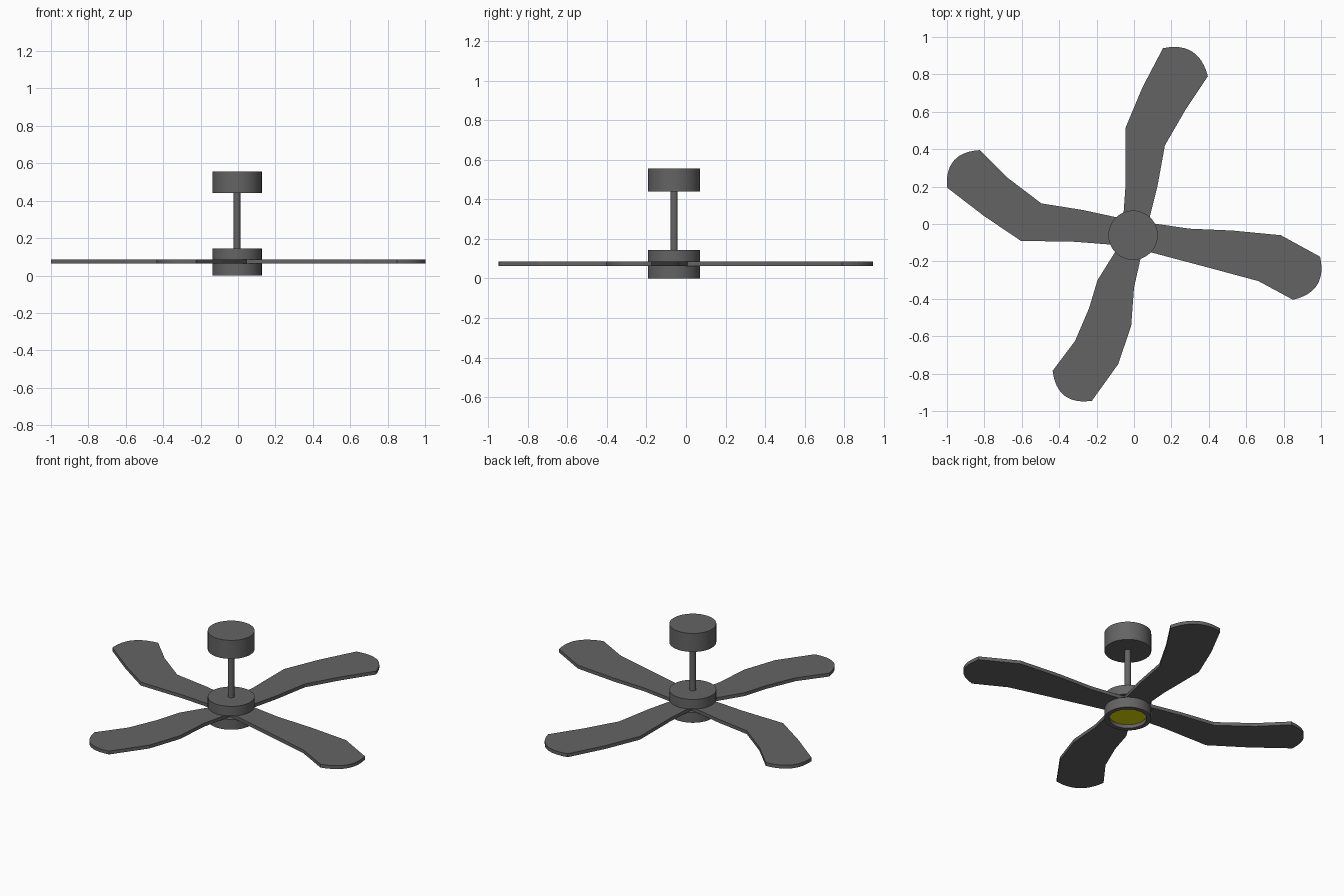
import bpy, bmesh, math
from mathutils import Vector

cube = bpy.data.objects.get("Cube")
if cube:
    bpy.data.objects.remove(cube, do_unlink=True)

AXIS = Vector((-0.005, -0.06, 0))  # the fan's vertical axis
SEGMENTS = 48


def make_material(name, color):
    mat = bpy.data.materials.new(name)
    mat.use_nodes = True
    mat.diffuse_color = color
    shader = next(n for n in mat.node_tree.nodes if n.type == 'BSDF_PRINCIPLED')
    shader.inputs["Base Color"].default_value = color
    return mat


grey = make_material("dark grey", (0.127, 0.127, 0.127, 1))
yellow = make_material("lamp yellow", (0.7, 0.7, 0.0, 1))


def make_object(name, bm, mat, smooth=False):
    bmesh.ops.recalc_face_normals(bm, faces=bm.faces)
    mesh = bpy.data.meshes.new(name)
    bm.to_mesh(mesh)
    bm.free()
    mesh.materials.append(mat)
    obj = bpy.data.objects.new(name, mesh)
    obj.location = AXIS
    bpy.context.collection.objects.link(obj)
    if smooth:
        bpy.ops.object.select_all(action='DESELECT')
        obj.select_set(True)
        bpy.context.view_layer.objects.active = obj
        bpy.ops.object.shade_smooth_by_angle(angle=math.radians(30))
    return obj


def lathe(name, profile, mat):
    """Revolve (radius, height) points; open ends are capped with flat discs."""
    bm = bmesh.new()
    rings = []
    for radius, z in profile:
        angles = [math.tau * i / SEGMENTS for i in range(SEGMENTS)]
        rings.append([bm.verts.new((radius * math.cos(a), radius * math.sin(a), z))
                      for a in angles])
    for low, high in zip(rings, rings[1:]):
        for i in range(SEGMENTS):
            j = (i + 1) % SEGMENTS
            bm.faces.new((low[i], low[j], high[j], high[i]))
    bm.faces.new(rings[0])
    bm.faces.new(rings[-1])
    return make_object(name, bm, mat, smooth=True)


def blade(name, edge_a, edge_b, bottom=0.064, thickness=0.021, bulge=0.067):
    """Flat blade between two side edges, listed root to tip, with a rounded tip."""
    sides = []
    for edge in (edge_a, edge_b):
        pts = [Vector(p) for p in edge]
        inward = (pts[0] - pts[1]).normalized()
        sides.append([pts[0] + inward * 0.08] + pts)  # run on into the hub
    a, b = sides[0][-1], sides[1][-1]
    chord = b - a
    normal = Vector((-chord.y, chord.x)).normalized()
    if normal.dot(a + b) < 0:
        normal.negate()
    tip = []
    for i in range(1, 12):
        t = i / 12
        tip.append(a.lerp(b, t) + normal * bulge * 4 * t * (1 - t))
    outline = sides[0] + tip + sides[1][::-1]
    bm = bmesh.new()
    face = bm.faces.new([bm.verts.new((p.x, p.y, bottom)) for p in outline])
    top = bmesh.ops.extrude_face_region(bm, geom=[face])["geom"]
    bmesh.ops.translate(bm, vec=(0, 0, thickness),
                        verts=[v for v in top if isinstance(v, bmesh.types.BMVert)])
    return make_object(name, bm, grey)


# Ceiling mount, rod and the motor drum above the blades
lathe("ceiling_mount", [(0.132, 0.44), (0.132, 0.555)], grey)
lathe("hanging_rod", [(0.018, 0.14), (0.018, 0.445)], grey)
lathe("motor_drum", [(0.132, 0.085), (0.132, 0.145)], grey)

# Lamp housing below the blades, open underneath, with the lamp set inside
lathe("lamp_housing", [(0.106, 0.03), (0.106, 0), (0.132, 0), (0.132, 0.064)], grey)
lathe("lamp_disc", [(0.105, 0.022), (0.105, 0.029)], yellow)

# Four hand-shaped blades
blade("back_blade",
      [(-.05, .13), (-.04, .27), (-.04, .575), (.05, .79), (.16, 1.0)],
      [(.09, .10), (.13, .26), (.17, .48), (.28, .67), (.40, .85)])
blade("left_blade",
      [(.13, .06), (.30, .035), (.53, .025), (.79, 0), (1.0, -.115)],
      [(.09, -.09), (.41, -.175), (.67, -.245), (.855, -.345)])
blade("front_blade",
      [(-.09, -.08), (-.19, -.24), (-.235, -.39), (-.31, -.565), (-.43, -.725)],
      [(.04, -.125), (.005, -.28), (-.01, -.485), (-.08, -.69), (-.22, -.885)])
blade("right_blade",
      [(-.085, .095), (-.27, .135), (-.49, .17), (-.675, .31), (-.82, .455)],
      [(-.12, -.05), (-.31, -.035), (-.60, -.03), (-.80, .105), (-.995, .255)])
